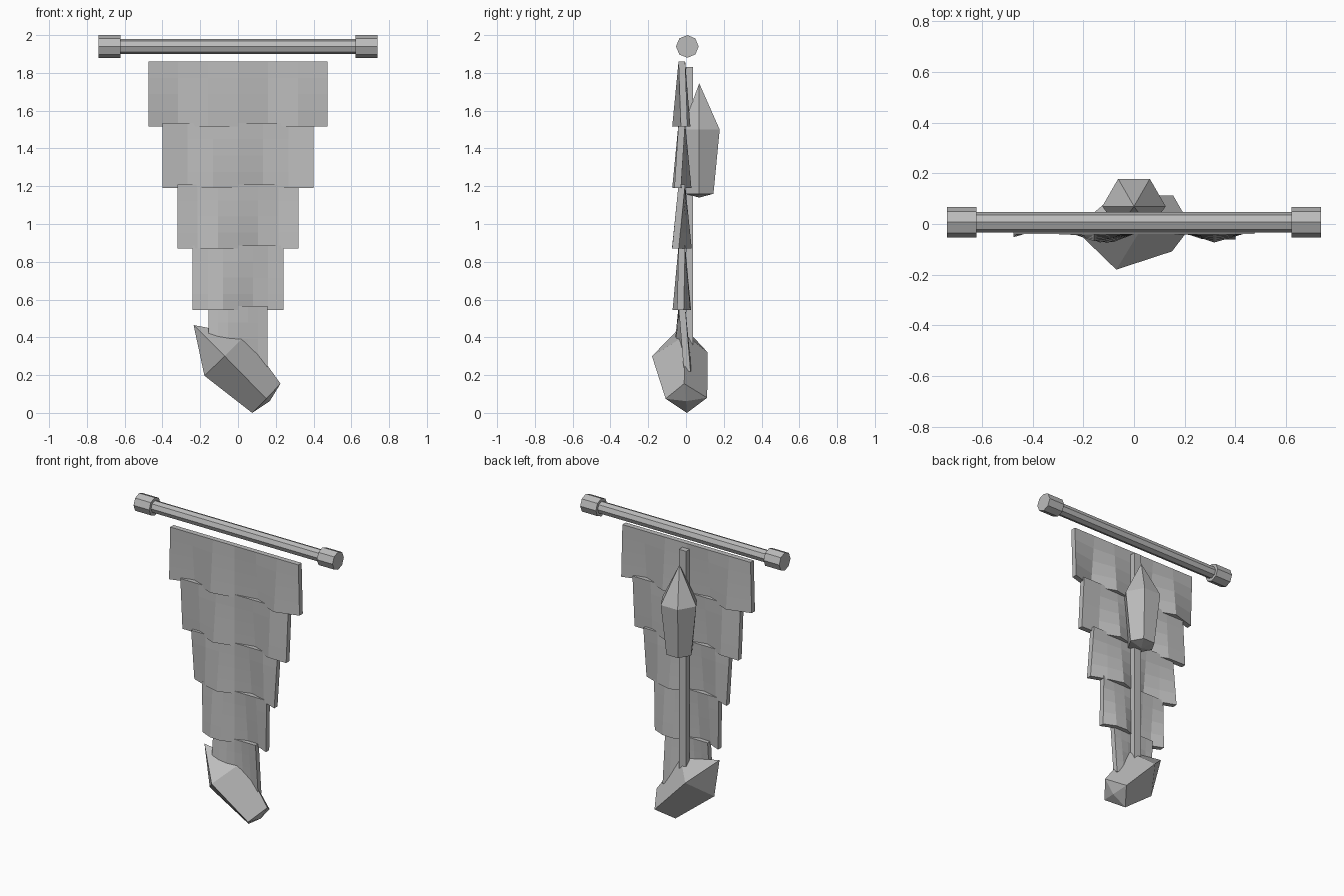
import bpy, bmesh, math

if "Cube" in bpy.data.objects:
    bpy.data.objects.remove(bpy.data.objects["Cube"])

grey = bpy.data.materials.new("plain grey")
grey.diffuse_color = (0.5, 0.5, 0.5, 1)
grey.use_nodes = True
grey.node_tree.nodes["Principled BSDF"].inputs["Base Color"].default_value = grey.diffuse_color


def skin(name, rings):
    """Join successive rings of points; a one-point ring makes a tip."""
    bm = bmesh.new()
    loops = [[bm.verts.new(p) for p in ring] for ring in rings]
    for a, b in zip(loops, loops[1:]):
        n = max(len(a), len(b))
        for i in range(n):
            j = (i + 1) % n
            if len(a) == 1:
                bm.faces.new((a[0], b[i], b[j]))
            elif len(b) == 1:
                bm.faces.new((a[i], a[j], b[0]))
            else:
                bm.faces.new((a[i], a[j], b[j], b[i]))
    for end in (loops[0], loops[-1]):
        if len(end) > 2:
            bm.faces.new(end)
    bmesh.ops.recalc_face_normals(bm, faces=bm.faces)
    mesh = bpy.data.meshes.new(name)
    bm.to_mesh(mesh)
    bm.free()
    mesh.materials.append(grey)
    obj = bpy.data.objects.new(name, mesh)
    bpy.context.collection.objects.link(obj)
    return obj


# Crossbar and its end caps: eight-sided bars along x
def bar(name, x0, x1, r):
    skin(name, [[(x, 0.007 + r * math.sin(k * math.pi / 4),
                  1.94 + r * math.cos(k * math.pi / 4)) for k in range(8)]
                for x in (x0, x1)])


bar("crossbar", -0.63, 0.63, 0.04)
bar("crossbar_cap_left", -0.738, -0.622, 0.06)
bar("crossbar_cap_right", 0.622, 0.738, 0.06)


# Cloth tiers: flat at the top, rippling more towards the hem
def cloth(name, half, top, bottom, rows=4, cols=6, thick=0.0175):
    rings = []
    for c in range(cols + 1):
        x = half * (2 * c / cols - 1)
        line = [(-0.022 + 0.035 * math.sin(14 * x) * r / rows,
                 top + (bottom - top) * r / rows) for r in range(rows + 1)]
        rings.append([(x, y - thick, z) for y, z in line] +
                     [(x, y + thick, z) for y, z in reversed(line)])
    skin(name, rings)


tiers = [(0.475, 1.86, 1.515), (0.40, 1.535, 1.19), (0.32, 1.21, 0.87),
         (0.24, 0.887, 0.545), (0.157, 0.565, 0.22)]
for i, (half, top, bottom) in enumerate(tiers):
    cloth(f"cloth_tier_{i + 1}", half, top, bottom)

# Spine strip down the back
skin("spine_strip", [[(-0.027, 0.0, z), (0.027, 0.0, z),
                      (0.027, 0.037, z), (-0.027, 0.037, z)]
                     for z in (0.24, 1.83)])


# Six-sided crystal on the back, its front kept inside the cloth
def hexagon(r, z):
    return [(r * math.cos(k * math.pi / 3),
             max(-0.02, 0.07 + r * math.sin(k * math.pi / 3)), z)
            for k in range(6)]


skin("back_crystal", [[(0, 0.07, 1.745)], hexagon(0.125, 1.5),
                      hexagon(0.087, 1.16), [(0, 0.07, 1.14)]])

# Tilted four-sided crystal weight at the foot
skin("foot_crystal", [
    [(-0.235, -0.02, 0.465)],
    [(-0.07, -0.18, 0.30), (0.04, 0.0, 0.412),
     (-0.075, 0.115, 0.32), (-0.178, -0.045, 0.197)],
    [(0.15, -0.108, 0.075), (0.225, -0.01, 0.155),
     (0.155, 0.112, 0.08), (0.075, 0.005, 0.0)],
    [(0.168, 0.0, 0.062)]])
